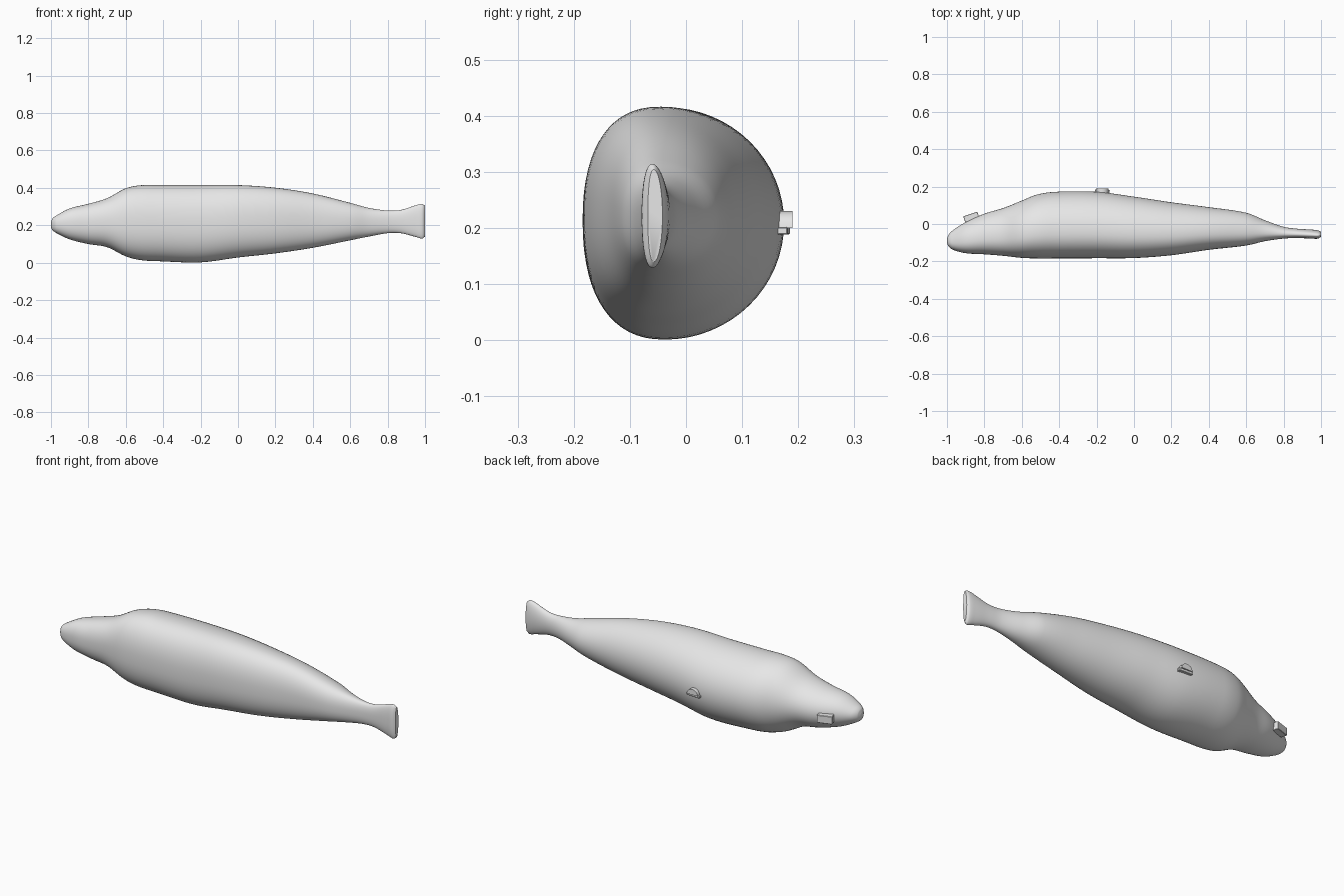
import bpy
import bmesh
import math

default_cube = bpy.data.objects.get("Cube")
if default_cube:
    bpy.data.objects.remove(default_cube, do_unlink=True)

grey = bpy.data.materials.new("plain grey")
grey.use_nodes = True
grey.diffuse_color = (0.8, 0.8, 0.8, 1)
grey.node_tree.nodes["Principled BSDF"].inputs["Base Color"].default_value = grey.diffuse_color


def make_object(name, bm, smooth_angle):
    """Turn a bmesh into a shaded, coloured object."""
    bmesh.ops.recalc_face_normals(bm, faces=bm.faces)
    mesh = bpy.data.meshes.new(name)
    bm.to_mesh(mesh)
    bm.free()
    mesh.materials.append(grey)
    obj = bpy.data.objects.new(name, mesh)
    bpy.context.collection.objects.link(obj)
    bpy.ops.object.select_all(action="DESELECT")
    obj.select_set(True)
    bpy.context.view_layer.objects.active = obj
    bpy.ops.object.shade_smooth_by_angle(angle=math.radians(smooth_angle))
    return obj


def slopes(stations):
    """Slope of every column at each station, for a smooth curve along x."""
    last = len(stations) - 1
    result = []
    for i in range(last + 1):
        a, b = stations[max(i - 1, 0)], stations[min(i + 1, last)]
        result.append([(q - p) / (b[0] - a[0]) for p, q in zip(a, b)])
    return result


def refine(stations, steps):
    """Insert smoothly interpolated cross-sections between the stations."""
    tangents = slopes(stations)
    rings = []
    for i in range(len(stations) - 1):
        a, b = stations[i], stations[i + 1]
        span = b[0] - a[0]
        for k in range(steps):
            t = k / steps
            h = t * t * (3 - 2 * t)
            u = t * (1 - t) ** 2 * span
            v = t * t * (t - 1) * span
            ring = [p + (q - p) * h + m * u + n * v
                    for p, q, m, n in zip(a, b, tangents[i], tangents[i + 1])]
            ring[0] = a[0] + span * t
            rings.append(ring)
    rings.append(stations[-1])
    return rings


def section(ring, sides):
    """Cross-section with a fuller front and a rounder back."""
    x, front, back, low, high = ring
    mid_y = front + (back - front) * 0.41
    mid_z = (low + high) / 2
    points = []
    for i in range(sides):
        angle = math.tau * i / sides
        c, s = math.cos(angle), math.sin(angle)
        if c < 0:
            power = 2 / 2.35
            y = mid_y - (mid_y - front) * abs(c) ** power
            s = math.copysign(abs(s) ** power, s)
        else:
            y = mid_y + (back - mid_y) * c
        points.append((x, y, mid_z + s * (high - low) / 2))
    return points


# Body: x, front, back, bottom, top, from the snout to the tail fin
body_stations = [
    (-1, -.1, -.08, .19, .215),
    (-.993, -.118, -.06, .175, .235),
    (-.97, -.137, -.035, .158, .253),
    (-.9, -.156, .01, .125, .29),
    (-.8, -.162, .055, .1, .315),
    (-.7, -.17, .085, .083, .345),
    (-.6, -.181, .125, .034, .398),
    (-.52, -.184, .157, .014, .414),
    (-.42, -.184, .172, .008, .415),
    (-.2, -.183, .172, .002, .415),
    (0, -.182, .146, .028, .415),
    (.2, -.167, .116, .05, .401),
    (.4, -.138, .09, .08, .37),
    (.6, -.115, .06, .12, .32),
    (.7, -.092, .02, .14, .293),
    (.8, -.078, -.015, .158, .279),
    (.87, -.075, -.025, .158, .282),
    (.95, -.078, -.03, .138, .307),
    (.985, -.078, -.034, .129, .314),
    (1, -.068, -.042, .14, .304),
]
bm = bmesh.new()
loops = [[bm.verts.new(p) for p in section(r, 64)] for r in refine(body_stations, 6)]
for a, b in zip(loops, loops[1:]):
    for i in range(len(a)):
        j = (i + 1) % len(a)
        bm.faces.new((a[i], a[j], b[j], b[i]))
bm.faces.new(loops[0])
bm.faces.new(loops[-1])
make_object("body", bm, 50)


def add_block(name, center, size, turn=0):
    """Small box with softened edges, turned about the upright axis."""
    bm = bmesh.new()
    bmesh.ops.create_cube(bm, size=1)
    bmesh.ops.scale(bm, vec=size, verts=bm.verts)
    bmesh.ops.bevel(bm, geom=bm.edges, offset=0.002, segments=1, affect="EDGES")
    obj = make_object(name, bm, 30)
    obj.location = center
    obj.rotation_euler.z = math.radians(turn)


# Plate on the back of the head
add_block("head_plate", (-.87, .037, .2), (.08, .035, .042), 18)

# Domed knob with a ledge on the back of the body
add_block("knob_ledge", (-.17, .17, .195), (.08, .026, .014), -3)
bm = bmesh.new()
arc = [math.pi * i / 10 for i in range(11)]
dome = bm.faces.new([bm.verts.new((-.17 + .033 * math.cos(t), .16, .2 + .03 * math.sin(t)))
                     for t in arc])
extruded = bmesh.ops.extrude_face_region(bm, geom=[dome])
top_verts = [v for v in extruded["geom"] if isinstance(v, bmesh.types.BMVert)]
bmesh.ops.translate(bm, vec=(0, .03, 0), verts=top_verts)
make_object("knob_dome", bm, 30)
